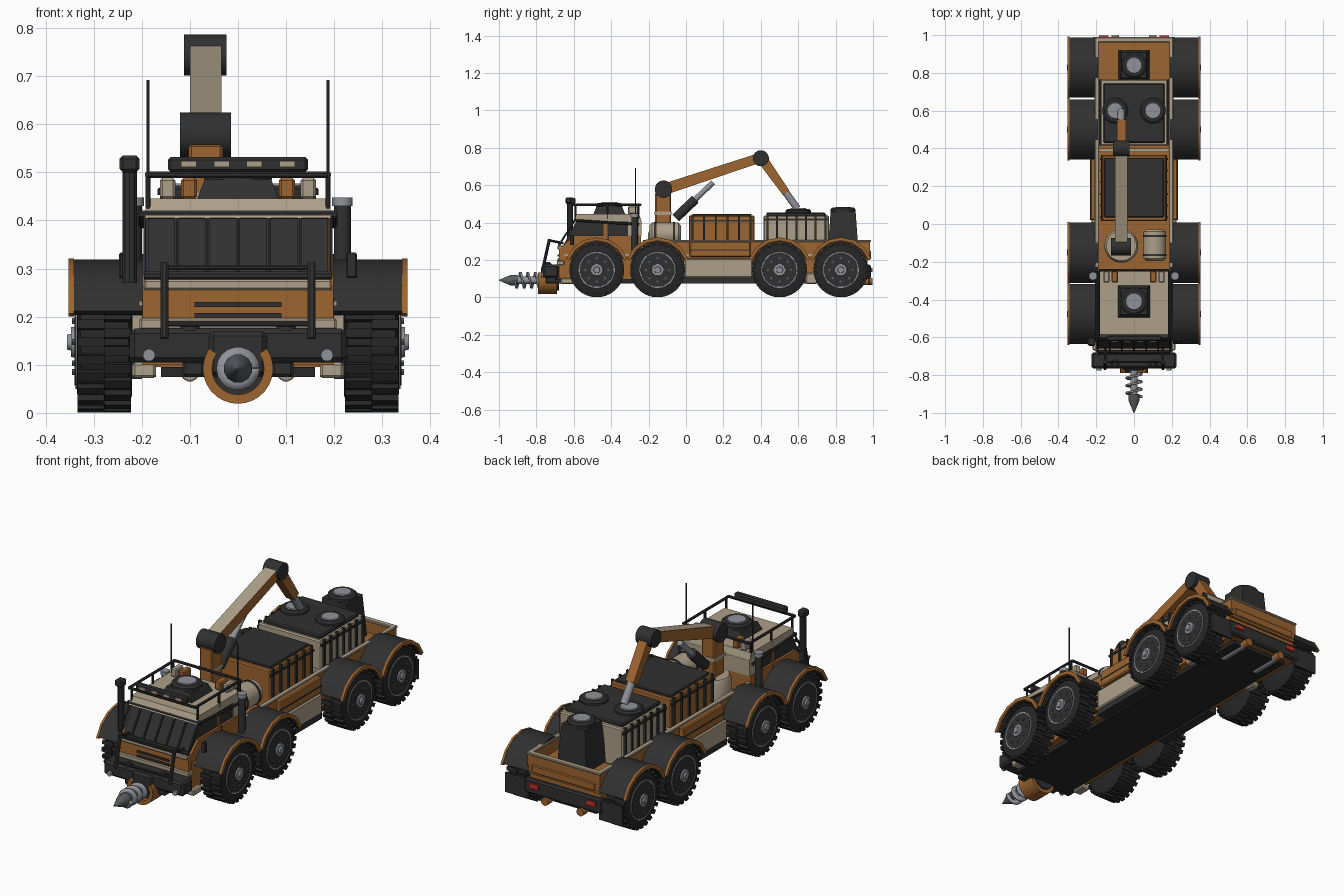
import bpy, bmesh, math
from mathutils import Vector, Matrix

cube = bpy.data.objects.get("Cube")
if cube:
    bpy.data.objects.remove(cube)


def material(name, r, g, b):
    m = bpy.data.materials.new(name)
    m.use_nodes = True
    m.diffuse_color = (r, g, b, 1)
    m.node_tree.nodes["Principled BSDF"].inputs["Base Color"].default_value = (r, g, b, 1)
    return m


ORANGE = material("burnt orange", .34, .13, .03)
BEIGE = material("sand beige", .42, .35, .25)
DARK = material("charcoal", .03, .03, .03)
TYRE = material("tyre rubber", .02, .02, .02)
STEEL = material("pale steel", .28, .29, .32)
IRON = material("dark iron", .1, .105, .115)
RED = material("lamp red", .6, .03, .02)
SIDES = (-1, 1)
parts = []


def finish(name, bm, mat, top=None):
    bmesh.ops.recalc_face_normals(bm, faces=bm.faces)
    me = bpy.data.meshes.new(name)
    me.materials.append(mat)
    if top:
        me.materials.append(top)
        for f in bm.faces:
            f.material_index = int(f.normal.z > .6)
    bm.to_mesh(me)
    bm.free()
    ob = bpy.data.objects.new(name, me)
    bpy.context.collection.objects.link(ob)
    parts.append(ob)
    return ob


def box(name, x, y, z, mat, bevel=0, top=None):
    bm = bmesh.new()
    mid = Vector((sum(x), sum(y), sum(z))) / 2
    size = (abs(x[1] - x[0]), abs(y[1] - y[0]), abs(z[1] - z[0]), 1)
    bmesh.ops.create_cube(bm, size=1, matrix=Matrix.Translation(mid) @ Matrix.Diagonal(size))
    if bevel:
        bmesh.ops.bevel(bm, geom=bm.edges[:], offset=bevel, segments=1, affect='EDGES')
    return finish(name, bm, mat, top)


def prism(name, axis, pts, a, b, mat, top=None):
    """Extrude a 2D outline along x (y,z points) or y (x,z points)."""
    bm = bmesh.new()
    place = (lambda p, t: (t, *p)) if axis == 'x' else (lambda p, t: (p[0], t, p[1]))
    r0, r1 = ([bm.verts.new(place(p, t)) for p in pts] for t in (a, b))
    bm.faces.new(r0)
    bm.faces.new(r1[::-1])
    for i in range(len(pts)):
        j = (i + 1) % len(pts)
        bm.faces.new((r0[i], r0[j], r1[j], r1[i]))
    return finish(name, bm, mat, top)


def lathe(name, p, d, profile, mat, seg=20):
    """Turn (distance, radius) pairs round the direction d from p."""
    bm = bmesh.new()
    q = Vector((0, 0, 1)).rotation_difference(Vector(d))
    rings = []
    for t, r in profile:
        angles = [2 * math.pi * (i + .5) / seg for i in range(seg)]
        rings.append([bm.verts.new(Vector(p) + q @ Vector((r * math.cos(a), r * math.sin(a), t))) for a in angles])
    for r0, r1 in zip(rings, rings[1:]):
        for i in range(seg):
            bm.faces.new((r0[i - 1], r0[i], r1[i], r1[i - 1]))
    bm.faces.new(rings[0])
    bm.faces.new(rings[-1])
    return finish(name, bm, mat)


def rod(name, p, q, r, mat, seg=8):
    d = Vector(q) - Vector(p)
    return lathe(name, p, d, [(0, r), (d.length, r)], mat, seg)


def beam(name, x, p, q, w, h, mat, top=None, taper=1):
    """Tapered bar in the y-z plane."""
    p, q = Vector(p), Vector(q)
    n = (q - p).normalized().orthogonal() * h / 2
    pts = [p + n, q + n * taper, q - n * taper, p - n]
    return prism(name, 'x', [tuple(v) for v in pts], x - w / 2, x + w / 2, mat, top)


def arch(cx, cz, r0, r1, a0, a1, n):
    ang = [math.radians(a0 + (a1 - a0) * i / n) for i in range(n + 1)]
    ring = lambda r, aa: [(cx + r * math.cos(a), cz + r * math.sin(a)) for a in aa]
    return ring(r1, ang) + ring(r0, ang[::-1])


# Wheels with two staggered rows of lugs, and their fenders
WZ = .147
for s in SIDES:
    for wy in (-.477, -.152, .5, .828):
        at = lambda x: (s * x, wy, WZ)
        lathe("tyre", at(.22), (s, 0, 0), [(0, .11), (.008, .134), (.107, .134), (.115, .105)], TYRE, 32)
        bm = bmesh.new()
        for k in range(48):
            m = (Matrix.Translation(at(.25 if k % 2 else .305)) @ Matrix.Rotation(k * math.pi / 24, 4, 'X')
                 @ Matrix.Translation((0, 0, .139)) @ Matrix.Diagonal((.056, .02, .014, 1)))
            bmesh.ops.create_cube(bm, size=1, matrix=m)
        finish("tyre_lugs", bm, TYRE)
        lathe("rim_ring", at(.33), (s, 0, 0), [(0, .1), (.008, .097)], STEEL, 32)
        lathe("rim_face", at(.33), (s, 0, 0), [(0, .092), (.01, .09)], DARK, 32)
        lathe("hub", at(.335), (s, 0, 0), [(0, .034), (.012, .032), (.012, .018), (.02, .016)], STEEL, 12)
        for k in range(8):
            a = k * math.pi / 4
            c = Vector(at(.338)) + Vector((0, .062 * math.cos(a), .062 * math.sin(a)))
            rod("wheel_bolt", c, c + Vector((s * .007, 0, 0)), .007, IRON, 6)
        prism("fender", 'x', arch(wy, WZ, .15, .172, 22, 158, 6), s * .19, s * .343, DARK)
        prism("fender_lip", 'x', arch(wy, WZ, .156, .174, 20, 160, 6), s * .341, s * .352, ORANGE)
        rod("axle", at(.1), at(.23), .025, DARK, 10)

# Chassis, belly plate and load bed
box("belly_plate", (-.16, .16), (-.7, .95), (.075, .095), TYRE)
box("hull", (-.2, .2), (-.66, .97), (.095, .24), ORANGE)
for s in SIDES:
    box("bed_wall", (s * .188, s * .204), (-.23, .985), (.24, .298), ORANGE)
    box("bed_rail", (s * .184, s * .208), (-.23, .985), (.296, .308), BEIGE, .003)
    box("side_pod", (s * .2, s * .23), (.02, .345), (.215, .3), ORANGE, .006)
    box("pod_groove", (s * .2, s * .232), (.02, .345), (.25, .256), DARK)
    box("side_skirt", (s * .19, s * .225), (-.01, .355), (.105, .208), BEIGE, .006)
    box("sill", (s * .17, s * .218), (-.02, .365), (.075, .107), DARK)
    box("hull_stripe", (s * .198, s * .206), (-.65, .97), (.222, .232), BEIGE)
    box("step_block", (s * .17, s * .22), (-.67, -.6), (.072, .105), BEIGE, .006)
    box("rear_step_block", (s * .17, s * .21), (.64, .7), (.072, .13), BEIGE, .006)
    box("mud_flap", (s * .2, s * .33), (.975, .985), (.07, .17), DARK)
box("tailgate", (-.2, .2), (.965, .983), (.2, .298), ORANGE)
box("tailgate_panel", (-.18, .18), (.98, .99), (.21, .25), ORANGE, .004)
box("tailgate_rail", (-.208, .208), (.962, .989), (.296, .308), BEIGE, .003)
box("rear_bumper", (-.22, .22), (.95, .99), (.1, .175), DARK, .008)
for s in SIDES:
    box("tail_lamp", (s * .135, s * .185), (.985, .998), (.135, .157), RED)
    rod("exhaust_pipe", (s * .1, .8, .085), (s * .1, .99, .085), .018, STEEL, 12)
    rod("exhaust_tip", (s * .1, .96, .085), (s * .1, .997, .085), .02, ORANGE, 12)

# Cab
prism("cab_body", 'x', [(-.68, .1), (-.68, .255), (-.655, .28), (-.6, .33), (-.24, .33), (-.24, .1)], -.198, .198, ORANGE)
prism("cab_glass", 'x', [(-.658, .275), (-.585, .41), (-.25, .41), (-.25, .275)], -.187, .187, DARK)
box("cab_rear", (-.192, .192), (-.31, -.238), (.33, .41), BEIGE)
prism("cab_roof", 'x', [(-.605, .405), (-.585, .445), (-.25, .445), (-.238, .405)], -.192, .192, BEIGE)
box("hood_strip", (-.195, .195), (-.687, -.655), (.255, .277), BEIGE, .004)
box("chin_strip", (-.205, .205), (-.69, -.65), (.172, .197), BEIGE, .004)
for z in (.203, .225):
    box("grille_slot", (-.09, .09), (-.687, -.67), (z - .005, z + .005), DARK)
for i in range(7):
    x = -.192 + i * .064
    rod("screen_bar", (x, -.676, .285), (x, -.594, .412), .005, DARK, 6)
for y, z, w in ((-.676, .285, .195), (-.594, .412, .205)):
    rod("screen_rail", (-w, y, z), (w, y, z), .009, DARK)
for s in SIDES:
    box("door_pillar", (s * .18, s * .192), (-.44, -.42), (.33, .41), ORANGE)
    box("door_seam", (s * .19, s * .2), (-.42, -.412), (.24, .33), DARK)
    rod("side_screen_rail", (s * .2, -.594, .412), (s * .2, -.25, .39), .007, DARK)
    lathe("stack", (s * .217, -.275, .25), (0, 0, 1), [(0, .018), (.18, .018)], DARK, 12)
    lathe("stack_cap", (s * .217, -.275, .43), (0, 0, 1), [(0, .022), (.018, .022)], STEEL, 12)
    box("mirror", (s * .225, s * .247), (-.62, -.6), (.28, .333), DARK, .003)
    rod("antenna", (s * .187, -.27, .44), (s * .187, -.27, .692), .0035, DARK, 6)
    box("roof_pod_orange", (s * .085, s * .118), (-.31, -.25), (.445, .488), ORANGE, .005)
    box("roof_pod_beige", (s * .13, s * .162), (-.31, -.25), (.445, .488), BEIGE, .005)
    # Roof rack
    rod("rack_side", (s * .187, -.61, .495), (s * .187, -.245, .495), .007, DARK)
    for y in (-.59, -.42, -.255):
        rod("rack_post", (s * .187, y, .42), (s * .187, y, .495), .006, DARK)
for y in (-.61, -.245):
    rod("rack_cross", (-.187, y, .495), (.187, y, .495), .007, DARK)
box("light_bar", (-.145, .145), (-.62, -.59), (.5, .532), DARK, .006)
for x in (-.102, -.034, .034, .102):
    box("bar_lamp", (x - .016, x + .016), (-.625, -.61), (.511, .523), BEIGE)
lathe("snorkel", (-.225, -.62, .27), (0, 0, 1), [(0, .016), (.24, .016)], DARK, 10)
box("snorkel_head", (-.246, -.205), (-.645, -.6), (.5, .535), DARK, .007)


# Round hatches on square plinths
def hatch(x, y, z, r, base, h):
    if base:
        lathe("hatch_plinth", (x, y, z), (0, 0, 1), [(0, base * 1.41), (h, base * 1.15)], DARK, 4)
    lathe("hatch_cover", (x, y, z + h), (0, 0, 1), [(0, r), (.012, r), (.02, r * .85)], DARK, 20)
    lathe("hatch_disc", (x, y, z + h + .018), (0, 0, 1), [(0, r * .66), (.006, r * .6)], STEEL, 20)


hatch(0, -.41, .445, .072, .085, .04)
hatch(0, .84, .25, .068, .082, .21)

# Front bumper, bull bar and drill
box("front_bumper", (-.225, .225), (-.765, -.68), (.105, .175), DARK, .01)
box("drill_mount", (-.06, .06), (-.775, -.66), (.075, .17), DARK, .01)
for s in SIDES:
    rod("headlamp", (s * .185, -.76, .12), (s * .185, -.775, .12), .013, STEEL, 12)
    rod("bull_bar", (s * .153, -.765, .155), (s * .153, -.73, .312), .009, DARK)
    rod("bar_stay", (s * .153, -.73, .305), (s * .153, -.655, .29), .007, DARK)
    lathe("spot_lamp", (s * .1, -.74, .17), (0, 0, 1), [(0, .022), (.012, .02), (.02, .012)], DARK, 12)
    box("tow_block", (s * .07, s * .115), (-.75, -.69), (.075, .11), DARK, .006)
rod("bull_bar_top", (-.153, -.73, .302), (.153, -.73, .302), .006, DARK)
rod("bull_bar_mid", (-.153, -.757, .185), (.153, -.757, .185), .006, DARK)
prism("drill_collar", 'y', arch(0, .092, .054, .073, 145, 395, 20), -.79, -.69, ORANGE)
rod("drill_socket", (0, -.68, .092), (0, -.75, .092), .055, DARK, 20)
lathe("drill_core", (0, -.74, .092), (0, -1, 0), [(0, .02), (.18, .02)], STEEL, 12)
lathe("drill_tip", (0, -.9, .092), (0, -1, 0), [(0, .03), (.035, .03), (.1, .002)], IRON, 12)
bm = bmesh.new()
strip = []
for i in range(73):
    a = i * math.pi / 9
    strip.append([bm.verts.new((r * math.cos(a), -.76 - .16 * i / 72, .092 + r * math.sin(a))) for r in (.015, .045)])
for (a, b), (c, d) in zip(strip, strip[1:]):
    bm.faces.new((a, b, d, c))
flight = finish("drill_flight", bm, STEEL)
flight.modifiers.new("thickness", 'SOLIDIFY').thickness = .01

# Cargo: middle crate, rear container, side tank
box("crate", (-.17, .17), (.015, .365), (.24, .438), ORANGE, .006)
box("crate_lid", (-.158, .158), (.035, .35), (.43, .447), DARK, .004)
box("container", (-.178, .178), (.415, .765), (.24, .438), BEIGE, .006)
box("container_lid", (-.162, .162), (.43, .745), (.43, .455), DARK, .006)
box("bed_divider", (-.185, .185), (.38, .4), (.24, .3), BEIGE)
for s in SIDES:
    for n, y0, w, mat in ((6, .035, .171, DARK), (7, .435, .179, DARK)):
        for i in range(n):
            y = y0 + i * .31 / (n - 1)
            box("cargo_rib", (s * (w - .005), s * (w + .008)), (y - .005, y + .005), (.3, .442), mat)
    box("crate_strap", (s * .165, s * .176), (.015, .365), (.405, .415), DARK)
    box("container_strap", (s * .173, s * .184), (.415, .765), (.41, .422), DARK)
    hatch(s * .1, .6, .453, .068, 0, 0)
tank = [(0, .045), (.012, .06), (.155, .06), (.167, .045)]
lathe("side_tank", (.11, -.195, .34), (0, 1, 0), tank, BEIGE, 20)
for y in (-.17, -.07):
    rod("tank_band", (.11, y, .34), (.11, y + .012, .34), .063, DARK, 20)

# Crane
CX = -.067
lathe("crane_base", (CX, -.115, .24), (0, 0, 1), [(0, .09), (.1, .09), (.118, .08)], BEIGE, 24)
box("crane_post", (CX - .036, CX + .036), (-.165, -.08), (.35, .56), ORANGE, .006)
box("post_band", (CX - .039, CX + .039), (-.168, -.077), (.44, .458), BEIGE)
rod("shoulder_joint", (CX - .054, -.12, .578), (CX + .052, -.12, .578), .047, DARK, 20)
beam("boom", CX, (-.11, .58), (.4, .748), .066, .06, ORANGE, BEIGE, .85)
rod("elbow_joint", (CX - .045, .4, .744), (CX + .043, .4, .744), .043, DARK, 20)
beam("forearm", CX, (.4, .75), (.535, .56), .048, .056, ORANGE, None, .75)
rod("forearm_rod", (CX, .52, .58), (CX, .595, .475), .02, STEEL, 12)
rod("ram_cylinder", (CX, -.055, .425), (CX, .05, .525), .026, DARK, 12)
rod("ram_rod", (CX, .04, .515), (CX, .145, .615), .015, STEEL, 12)

# Smooth the rounded surfaces, keep edges crisp
bpy.ops.object.select_all(action='DESELECT')
for ob in parts:
    ob.select_set(True)
bpy.context.view_layer.objects.active = parts[0]
bpy.ops.object.shade_smooth_by_angle(angle=math.radians(31))
